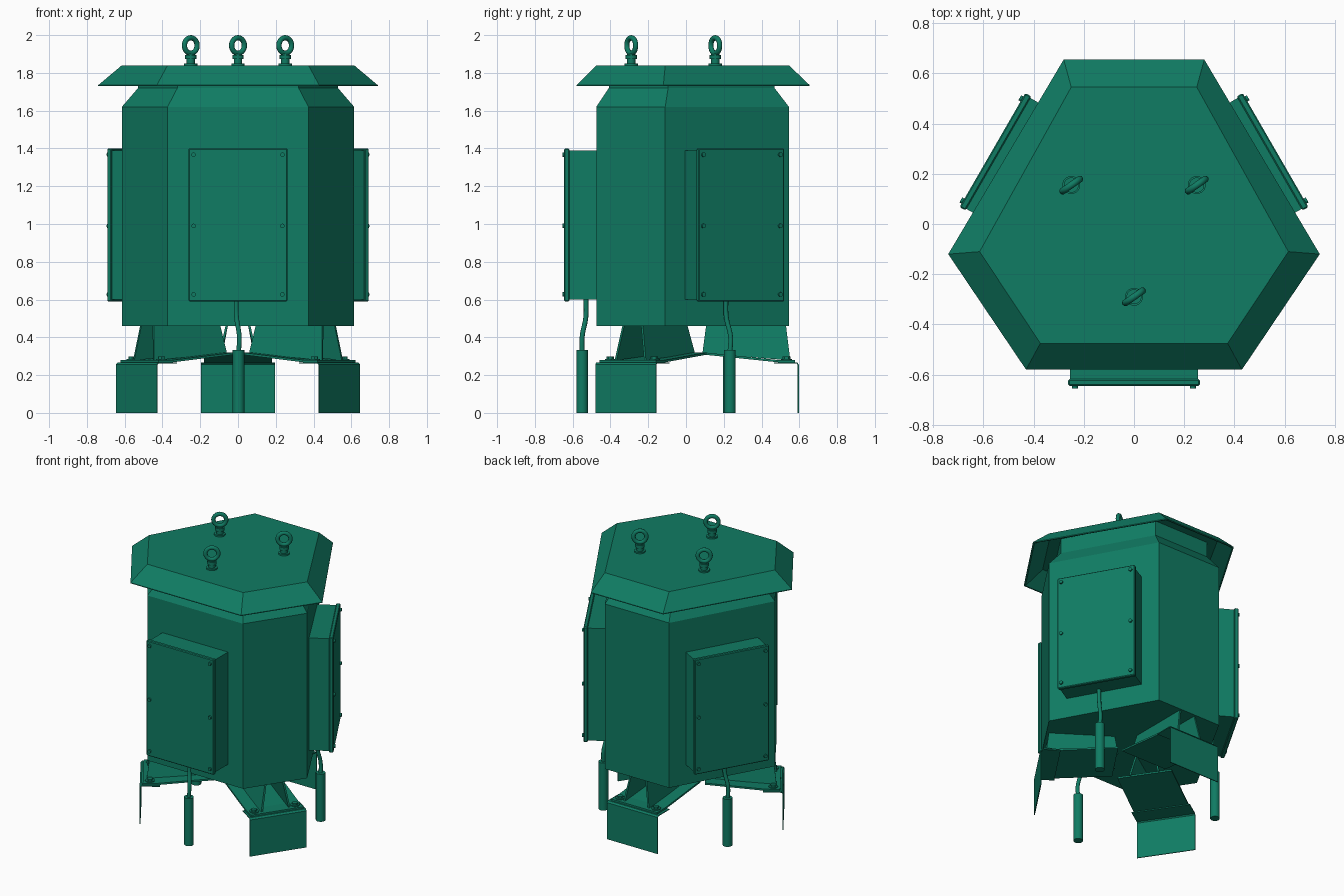
import bpy, bmesh
from math import radians
from mathutils import Matrix, Vector

old = bpy.data.objects.get("Cube")
if old:
    bpy.data.objects.remove(old, do_unlink=True)

green = bpy.data.materials.new("enamel green")
green.use_nodes = True
COLOUR = (0.005, 0.2, 0.125, 1)
green.diffuse_color = COLOUR
green.node_tree.nodes["Principled BSDF"].inputs["Base Color"].default_value = COLOUR


def finish(name, bm, frame=Matrix(), smooth=False):
    bmesh.ops.recalc_face_normals(bm, faces=bm.faces)
    mesh = bpy.data.meshes.new(name)
    bm.to_mesh(mesh)
    bm.free()
    obj = bpy.data.objects.new(name, mesh)
    bpy.context.collection.objects.link(obj)
    mesh.materials.append(green)
    mesh.transform(frame)
    if smooth:
        bpy.ops.object.select_all(action="DESELECT")
        obj.select_set(True)
        bpy.context.view_layer.objects.active = obj
        bpy.ops.object.shade_smooth_by_angle(angle=radians(40))
    return obj


def loft(name, rings, frame=Matrix(), smooth=False):
    """Skin a stack of equal-length rings and cap both ends."""
    bm = bmesh.new()
    loops = [[bm.verts.new(p) for p in ring] for ring in rings]
    n = len(loops[0])
    for a, b in zip(loops, loops[1:]):
        for i in range(n):
            j = (i + 1) % n
            bm.faces.new((a[i], a[j], b[j], b[i]))
    bm.faces.new(loops[0])
    bm.faces.new(loops[-1])
    return finish(name, bm, frame, smooth)


def box(name, lo, hi, frame=Matrix(), bevel=0):
    lo, hi = Vector(lo), Vector(hi)
    bm = bmesh.new()
    bmesh.ops.create_cube(bm, size=1)
    for v in bm.verts:
        v.co = (lo + hi) / 2 + v.co * (hi - lo)
    if bevel:
        bmesh.ops.bevel(bm, geom=bm.edges[:], offset=bevel, segments=1, affect="EDGES")
    return finish(name, bm, frame)


def cylinder(name, radius, centre, depth, frame=Matrix(), turn=Matrix(), sides=16):
    bm = bmesh.new()
    bmesh.ops.create_cone(bm, cap_ends=True, segments=sides, radius1=radius,
                          radius2=radius, depth=depth,
                          matrix=Matrix.Translation(centre) @ turn)
    return finish(name, bm, frame, True)


def hexagon(outline, z, scale=1):
    """Mirror three right-hand corners into a six-sided ring."""
    right = [(x, y) for x, y in outline]
    left = [(-x, y) for x, y in reversed(outline)]
    return [(x * scale, y * scale, z) for x, y in right + left]


BODY = [(0.373, -0.475), (0.615, -0.11), (0.25, 0.545)]
EAVE = [(0.43, -0.58), (0.74, -0.12), (0.28, 0.655)]

# Housing with tapered neck
loft("housing", [hexagon(BODY, 0.46), hexagon(BODY, 1.62),
                 hexagon(BODY, 1.72, 0.86), hexagon(BODY, 1.825, 0.86)])

# Hollow roof with sloped skirt
loft("roof", [hexagon(BODY, 1.825, 0.985), hexagon(EAVE, 1.73, 0.985),
              hexagon(EAVE, 1.73), hexagon(EAVE, 1.735), hexagon(BODY, 1.84)])

# Lifting eyes
for i, (x, y) in enumerate([(0, -0.29), (0.25, 0.155), (-0.25, 0.155)]):
    frame = Matrix.Translation((x, y, 1.84)) @ Matrix.Rotation(radians(35), 4, "Z")
    cylinder(f"eye_collar_{i}", 0.036, (0, 0, 0.004), 0.012, frame)
    cylinder(f"eye_stem_{i}", 0.022, (0, 0, 0.03), 0.06, frame)
    cylinder(f"eye_nut_{i}", 0.03, (0, 0, 0.044), 0.022, frame)
    bpy.ops.mesh.primitive_torus_add(major_radius=0.041, minor_radius=0.014,
                                     major_segments=28, minor_segments=10)
    ring = bpy.context.object
    ring.name = f"eye_ring_{i}"
    ring.data.materials.append(green)
    ring.data.transform(frame @ Matrix.Translation((0, 0, 0.105))
                        @ Matrix.Rotation(radians(90), 4, "X"))
    bpy.ops.object.shade_smooth_by_angle(angle=radians(40))

# Terminal boxes with covers, screws and hanging cables
facing = Matrix.Rotation(radians(90), 4, "X")
for side, angle in (("front", 0), ("left", 120), ("right", -120)):
    sign = (angle > 0) - (angle < 0)
    spin = Matrix.Rotation(radians(angle), 4, "Z")
    frame = Matrix.Translation((0.005 * sign, -0.028 * abs(sign), 0)) @ spin
    box(f"{side}_terminal_box", (-0.255, -0.625, 0.6), (0.255, -0.44, 1.39), frame)
    box(f"{side}_cover", (-0.262, -0.645, 0.59), (0.262, -0.618, 1.4), frame, 0.005)
    for x in (-0.235, 0.235):
        for z in (0.627, 0.99, 1.367):
            cylinder(f"{side}_cover_screw", 0.012, (x, -0.648, z), 0.014,
                     frame, facing, 10)
    frame = Matrix.Translation((0.005 * sign, -0.045 * abs(sign), 0)) @ spin
    cylinder(f"{side}_cable_weight", 0.031, (0.003, -0.55, 0.167), 0.334, frame)
    curve = bpy.data.curves.new(f"{side}_cable", "CURVE")
    curve.dimensions = "3D"
    curve.bevel_depth = 0.013
    curve.bevel_resolution = 3
    curve.use_fill_caps = True
    path = curve.splines.new("BEZIER")
    points = [(-0.01, -0.53, 0.61), (-0.008, -0.53, 0.51),
              (0.007, -0.55, 0.4), (0.003, -0.55, 0.32)]
    path.bezier_points.add(len(points) - 1)
    for knot, p in zip(path.bezier_points, points):
        knot.co = frame @ Vector(p)
        knot.handle_left_type = knot.handle_right_type = "AUTO"
    curve.materials.append(green)
    cable = bpy.data.objects.new(f"{side}_cable", curve)
    bpy.context.collection.objects.link(cable)
    bpy.ops.object.select_all(action="DESELECT")
    cable.select_set(True)
    bpy.context.view_layer.objects.active = cable
    bpy.ops.object.convert(target="MESH")

# Legs: folded foot, sloping arm, flared gussets and bolts
FEET = {"back": ((0.197, 0.597), (-0.197, 0.597)),
        "left": ((0.43, -0.48), (0.645, -0.16)),
        "right": ((-0.645, -0.16), (-0.43, -0.48))}
for side, (a, b) in FEET.items():
    a, b = Vector((*a, 0)), Vector((*b, 0))
    along = (b - a).normalized()
    out = along.cross(Vector((0, 0, 1)))
    frame = Matrix((along, out, (0, 0, 1))).transposed().to_4x4()
    frame.translation = (a + b) / 2
    half = (b - a).length / 2

    fold = [(0, 0), (0, 0.257), (-0.01, 0.268), (-0.13, 0.268),
            (-0.13, 0.262), (-0.012, 0.262), (-0.006, 0.255), (-0.006, 0)]
    loft(f"{side}_foot", [[(x, y, z) for y, z in fold] for x in (-half, half)], frame)

    arm = [(-0.02, 0.268), (-0.11, 0.268), (-0.5, 0.308),
           (-0.5, 0.32), (-0.11, 0.28), (-0.02, 0.28)]
    loft(f"{side}_arm", [[(x, y, z) for y, z in arm] for x in (-0.18, 0.18)], frame)

    for s in (-1, 1):
        bottom = [(s * 0.1, -0.045, 0.278), (s * 0.1, -0.51, 0.316),
                  (s * 0.088, -0.51, 0.316), (s * 0.088, -0.045, 0.278)]
        top = [(s * 0.065, -0.068, 0.465), (s * 0.065, -0.49, 0.465),
               (s * 0.053, -0.49, 0.465), (s * 0.053, -0.068, 0.465)]
        loft(f"{side}_gusset", [bottom, top], frame)
        cylinder(f"{side}_washer", 0.03, (s * 0.14, -0.065, 0.282), 0.008, frame)
        cylinder(f"{side}_bolt", 0.02, (s * 0.14, -0.065, 0.289), 0.018, frame, sides=6)
